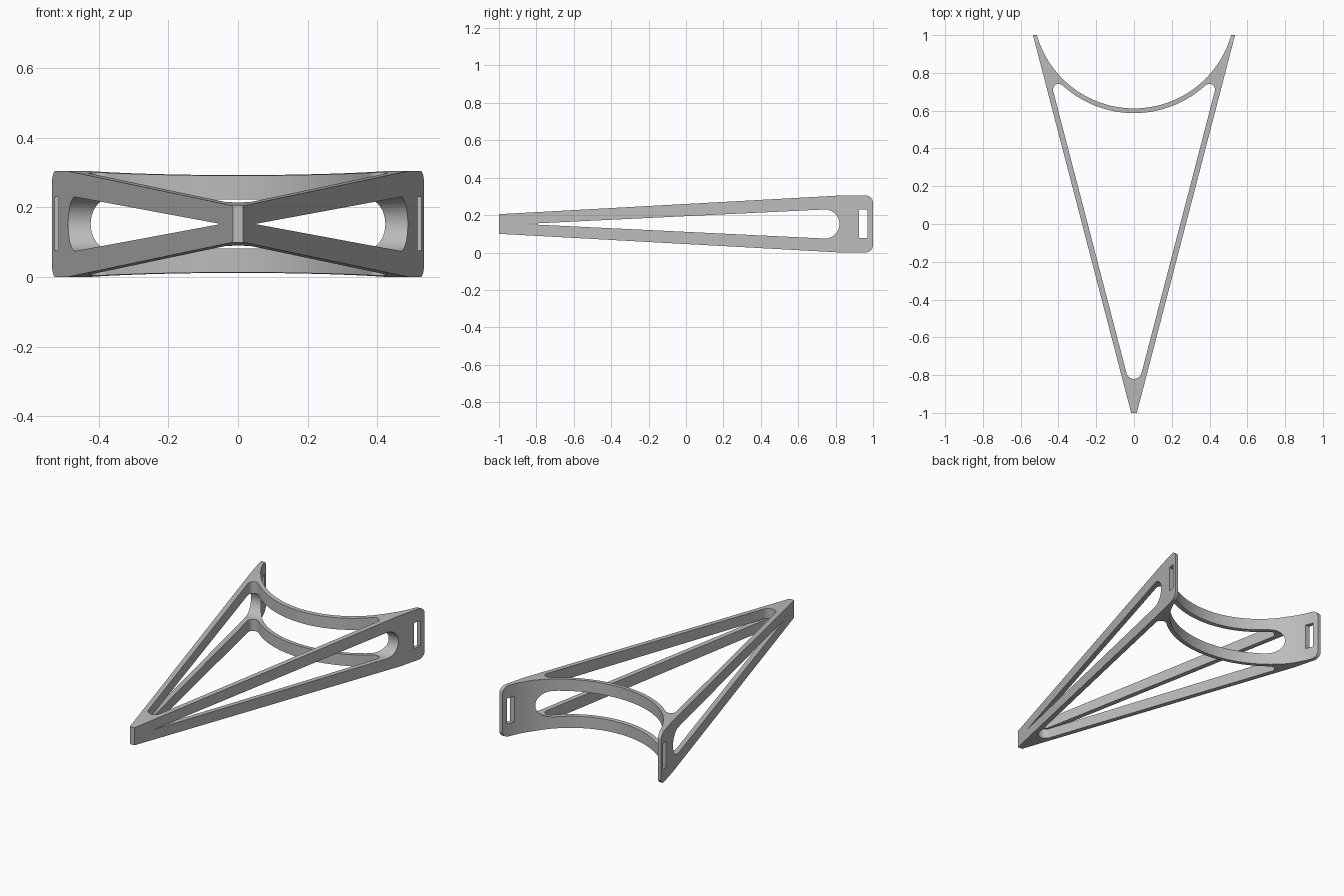
import bpy
import bmesh
from math import sin, cos, atan, atan2, radians, pi

cube = bpy.data.objects.get("Cube")
if cube:
    bpy.data.objects.remove(cube, do_unlink=True)

MID = 0.1525          # height of the horizontal symmetry plane
SLOPE = 0.26          # sideways run of the legs per unit of length
LEAN = atan(SLOPE)
ARC_Y = 1.147         # centre of the curved back


def arc(cx, cy, r, start, end, steps=14):
    """Points on a circular arc, angles in radians."""
    angles = [start + (end - start) * i / steps for i in range(steps + 1)]
    return [(cx + r * cos(a), cy + r * sin(a)) for a in angles]


def prism(name, outline, axis, low, high):
    """Extrude a 2D outline along z (outline in x, y) or x (outline in y, z)."""
    bm = bmesh.new()
    place = (lambda p: (p[0], p[1], low)) if axis == "z" else (lambda p: (low, p[0], p[1]))
    face = bm.faces.new([bm.verts.new(place(p)) for p in outline])
    grown = bmesh.ops.extrude_face_region(bm, geom=[face])["geom"]
    move = (0, 0, high - low) if axis == "z" else (high - low, 0, 0)
    bmesh.ops.translate(bm, vec=move, verts=[v for v in grown if isinstance(v, bmesh.types.BMVert)])
    bmesh.ops.recalc_face_normals(bm, faces=bm.faces)
    mesh = bpy.data.meshes.new(name)
    bm.to_mesh(mesh)
    bm.free()
    obj = bpy.data.objects.new(name, mesh)
    bpy.context.collection.objects.link(obj)
    return obj


def cut(target, cutter, operation):
    """Apply a boolean and discard the cutter."""
    mod = target.modifiers.new(cutter.name, "BOOLEAN")
    mod.operation, mod.object, mod.solver = operation, cutter, "EXACT"
    bpy.context.view_layer.objects.active = target
    bpy.ops.object.modifier_apply(modifier=mod.name)
    bpy.data.objects.remove(cutter, do_unlink=True)


# Wedge-shaped plan with a concave back
tail = -1.03
tip, horn = 0.015 + SLOPE * (tail + 1), 0.015 + SLOPE * 2.02
half = atan2(0.52, 0.127)
plan = [(-tip, tail), (tip, tail), (horn, 1.02)]
plan += arc(0, ARC_Y, 0.535, -pi / 2 + half, -pi / 2 - half, 56)
plan += [(-horn, 1.02)]
frame = prism("bracket_frame", plan, "z", -0.1, 0.5)

# Tapered side silhouette with rounded back corners
upper = [(-1.1, 0.047), (0.83, 0.1525)] + arc(0.96, 0.1125, 0.04, pi / 2, 0, 8)
side = [(y, MID + z) for y, z in upper] + [(y, MID - z) for y, z in reversed(upper)]
cut(frame, prism("side_silhouette", side, "x", -1, 1), "INTERSECT")

# Flat nose
nose = [(-1.2, -0.2), (-1, -0.2), (-1, 0.6), (-1.2, 0.6)]
cut(frame, prism("nose_trim", nose, "x", -1, 1), "DIFFERENCE")

# Vertical opening between the legs and the curved band
corner_x, corner_y = 0.399, 0.712
sweep = atan2(corner_x, ARC_Y - corner_y)
corner = arc(corner_x, corner_y, 0.03, -LEAN, pi / 2 + sweep)
opening = arc(0, -0.779, 0.041, pi + LEAN, 2 * pi - LEAN) + corner
opening += arc(0, ARC_Y, 0.56, -pi / 2 + sweep, -pi / 2 - sweep, 40)[1:-1]
opening += [(-x, y) for x, y in reversed(corner)]
cut(frame, prism("centre_opening", opening, "z", -0.2, 0.6), "DIFFERENCE")

# Long tapering slot through both legs and the band
slot = [(-0.87, MID)] + arc(0.742, MID, 0.078, radians(-87), radians(87), 24)
cut(frame, prism("leg_slot", slot, "x", -1.1, 1.1), "DIFFERENCE")

# Strap slots near the back ends
strap = [(0.925, 0.077), (0.97, 0.077), (0.97, 0.23), (0.925, 0.23)]
cut(frame, prism("strap_slot", strap, "x", -1.1, 1.1), "DIFFERENCE")

# Single grey finish
grey = bpy.data.materials.new("plain_grey")
grey.use_nodes = True
colour = (0.5, 0.5, 0.5, 1)
grey.diffuse_color = colour
grey.node_tree.nodes["Principled BSDF"].inputs["Base Color"].default_value = colour
frame.data.materials.clear()
frame.data.materials.append(grey)

bpy.ops.object.select_all(action="DESELECT")
frame.select_set(True)
bpy.context.view_layer.objects.active = frame
bpy.ops.object.shade_smooth_by_angle(angle=radians(30))
